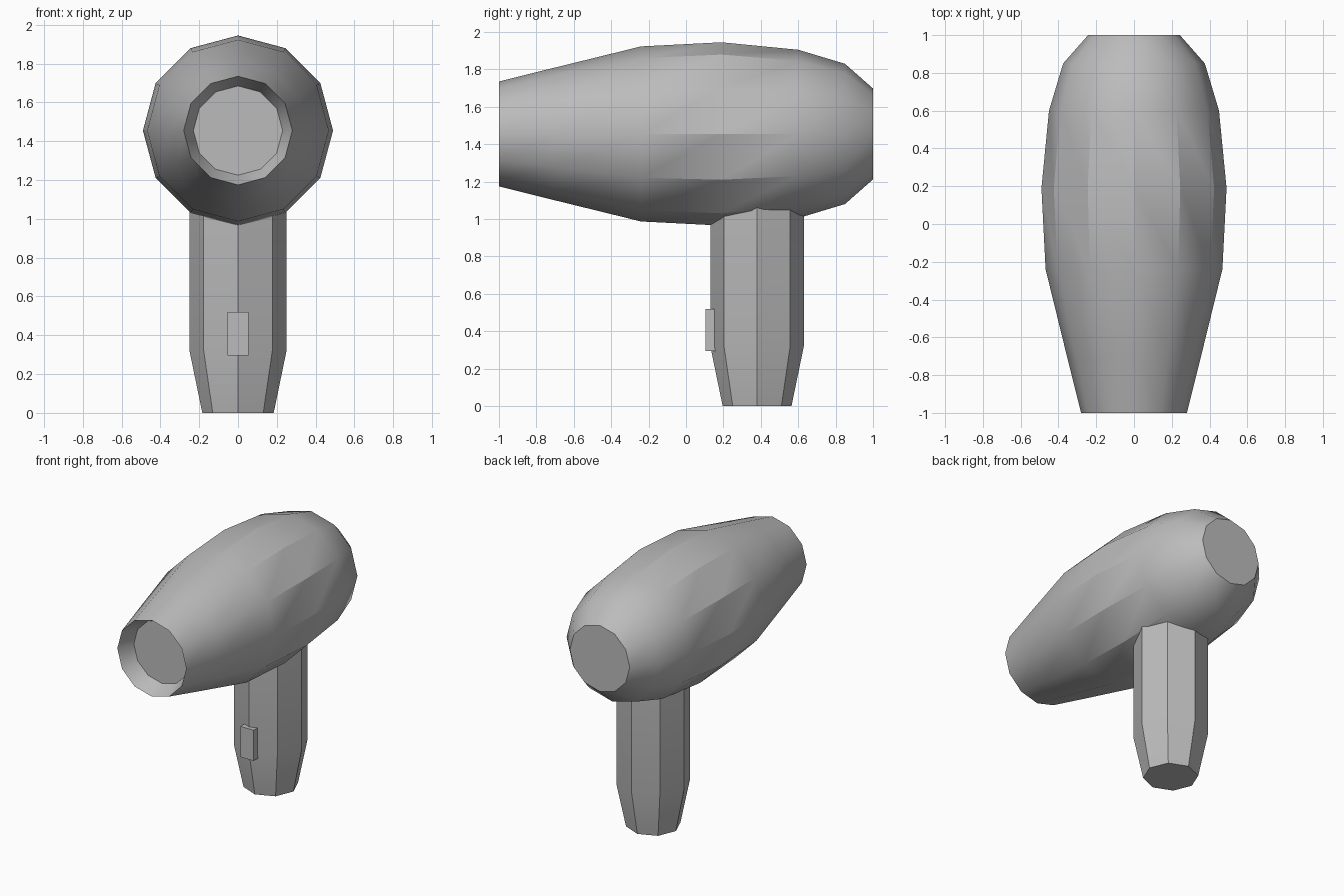
import bpy, bmesh, math

cube = bpy.data.objects.get("Cube")
if cube:
    bpy.data.objects.remove(cube, do_unlink=True)

grey = bpy.data.materials.new("plain grey")
grey.use_nodes = True
grey.diffuse_color = (0.5, 0.5, 0.5, 1)
grey.node_tree.nodes["Principled BSDF"].inputs["Base Color"].default_value = (0.5, 0.5, 0.5, 1)


def finish(name, bm, angle):
    bmesh.ops.recalc_face_normals(bm, faces=bm.faces)
    mesh = bpy.data.meshes.new(name)
    bm.to_mesh(mesh)
    bm.free()
    mesh.materials.append(grey)
    obj = bpy.data.objects.new(name, mesh)
    bpy.context.collection.objects.link(obj)
    bpy.ops.object.select_all(action='DESELECT')
    obj.select_set(True)
    bpy.context.view_layer.objects.active = obj
    bpy.ops.object.shade_smooth_by_angle(angle=math.radians(angle))
    return obj


def loft(name, profile, sides, place, angle):
    """Join rings of (position, radius) along an axis and cap both ends."""
    bm = bmesh.new()
    rings = []
    for t, r in profile:
        angles = [2 * math.pi * i / sides for i in range(sides)]
        rings.append([bm.verts.new(place(t, r * math.cos(a), r * math.sin(a))) for a in angles])
    for a, b in zip(rings, rings[1:]):
        for i in range(sides):
            j = (i + 1) % sides
            bm.faces.new((a[i], a[j], b[j], b[i]))
    bm.faces.new(rings[0])
    bm.faces.new(rings[-1])
    return finish(name, bm, angle)


# Barrel: recessed nozzle disc, flared lip, then the outer shell to the flat back
barrel_profile = [(-0.88, 0.23), (-1.0, 0.28), (-0.70, 0.355), (-0.24, 0.468),
                  (0.19, 0.49), (0.60, 0.45), (0.85, 0.375), (1.0, 0.243)]
loft("barrel", barrel_profile, 12, lambda t, u, v: (u, t, 1.455 + v), 29.5)

# Handle: octagonal grip tapering at the foot, its top hidden in the barrel
loft("handle", [(0, 0.184), (0.32, 0.25), (1.2, 0.25)], 8,
     lambda t, u, v: (u, 0.38 + v, t), 30)

# Switch: small block on the front edge of the handle
bm = bmesh.new()
bmesh.ops.create_cube(bm, size=1)
bmesh.ops.scale(bm, vec=(0.106, 0.07, 0.225), verts=bm.verts)
bmesh.ops.translate(bm, vec=(0, 0.14, 0.4075), verts=bm.verts)
finish("switch", bm, 30)
